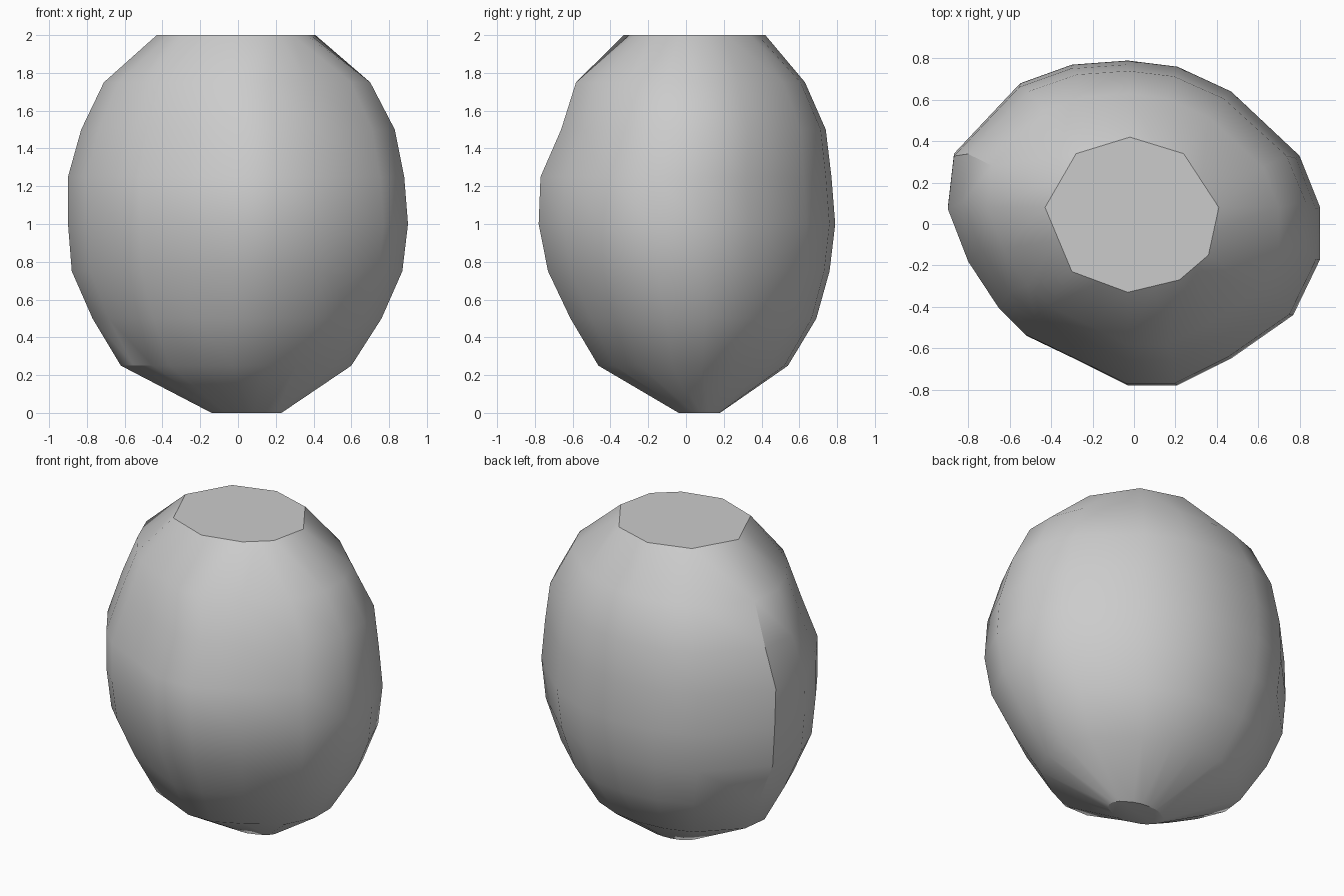
import bpy
import bmesh

cube = bpy.data.objects.get("Cube")
if cube:
    bpy.data.objects.remove(cube, do_unlink=True)

# Uneven girth seen from above, starting at the model's right side
GIRTH = [(-.9, .08), (-.87, .34), (-.55, .68), (-.3, .77), (-.03, .79), (.21, .76),
         (.47, .64), (.8, .33), (.9, .08), (.9, -.17), (.77, -.44), (.47, -.65),
         (.21, -.78), (-.03, -.78), (-.27, -.66), (-.52, -.54), (-.65, -.41), (-.8, -.18)]

# Outline of the flat top
RIM = [(-.43, .08), (-.28, .34), (-.02, .42), (.24, .34), (.41, .08),
       (.36, -.15), (.22, -.27), (-.03, -.33), (-.3, -.23)]

# Evenly stacked levels: x min, x max, y min, y max
LEVELS = [(-.14, .23, -.04, .18), (-.62, .6, -.47, .54), (-.77, .76, -.62, .69),
          (-.88, .87, -.74, .76), (-.9, .9, -.79, .79), (-.9, .88, -.78, .77),
          (-.83, .83, -.67, .74), (-.71, .7, -.59, .63)]
STEP = 0.25


def fit_girth(x0, x1, y0, y1):
    """Stretch the girth outline into the given box."""
    return [((x0 + x1) / 2 + (x1 - x0) / 2 * x / .9,
             (y0 + y1) / 2 + (y1 - y0) / 2 * y / .79) for x, y in GIRTH]


def with_midpoints(points):
    """Split every edge once, keeping the outline unchanged."""
    result = []
    for a, b in zip(points, points[1:] + points[:1]):
        result += [a, ((a[0] + b[0]) / 2, (a[1] + b[1]) / 2)]
    return result


# Body lofted through the levels up to the flat rim
bm = bmesh.new()
outlines = [fit_girth(*level) for level in LEVELS] + [with_midpoints(RIM)]
rings = [[bm.verts.new((x, y, i * STEP)) for x, y in outline]
         for i, outline in enumerate(outlines)]
for low, high in zip(rings, rings[1:]):
    for i in range(len(low)):
        j = (i + 1) % len(low)
        bm.faces.new((low[i], low[j], high[j], high[i]))
bm.faces.new(rings[0])
bm.faces.new(rings[-1])
bmesh.ops.recalc_face_normals(bm, faces=bm.faces)
mesh = bpy.data.meshes.new("rounded_body")
bm.to_mesh(mesh)
bm.free()

body = bpy.data.objects.new("rounded_body", mesh)
bpy.context.collection.objects.link(body)

# Plain grey surface
grey = bpy.data.materials.new("plain_grey")
grey.use_nodes = True
colour = (0.6, 0.6, 0.6, 1)
grey.diffuse_color = colour
grey.node_tree.nodes["Principled BSDF"].inputs["Base Color"].default_value = colour
mesh.materials.append(grey)

# Smooth sides with crisp top and base edges
bpy.ops.object.select_all(action="DESELECT")
body.select_set(True)
bpy.context.view_layer.objects.active = body
bpy.ops.object.shade_smooth_by_angle(angle=0.56)
